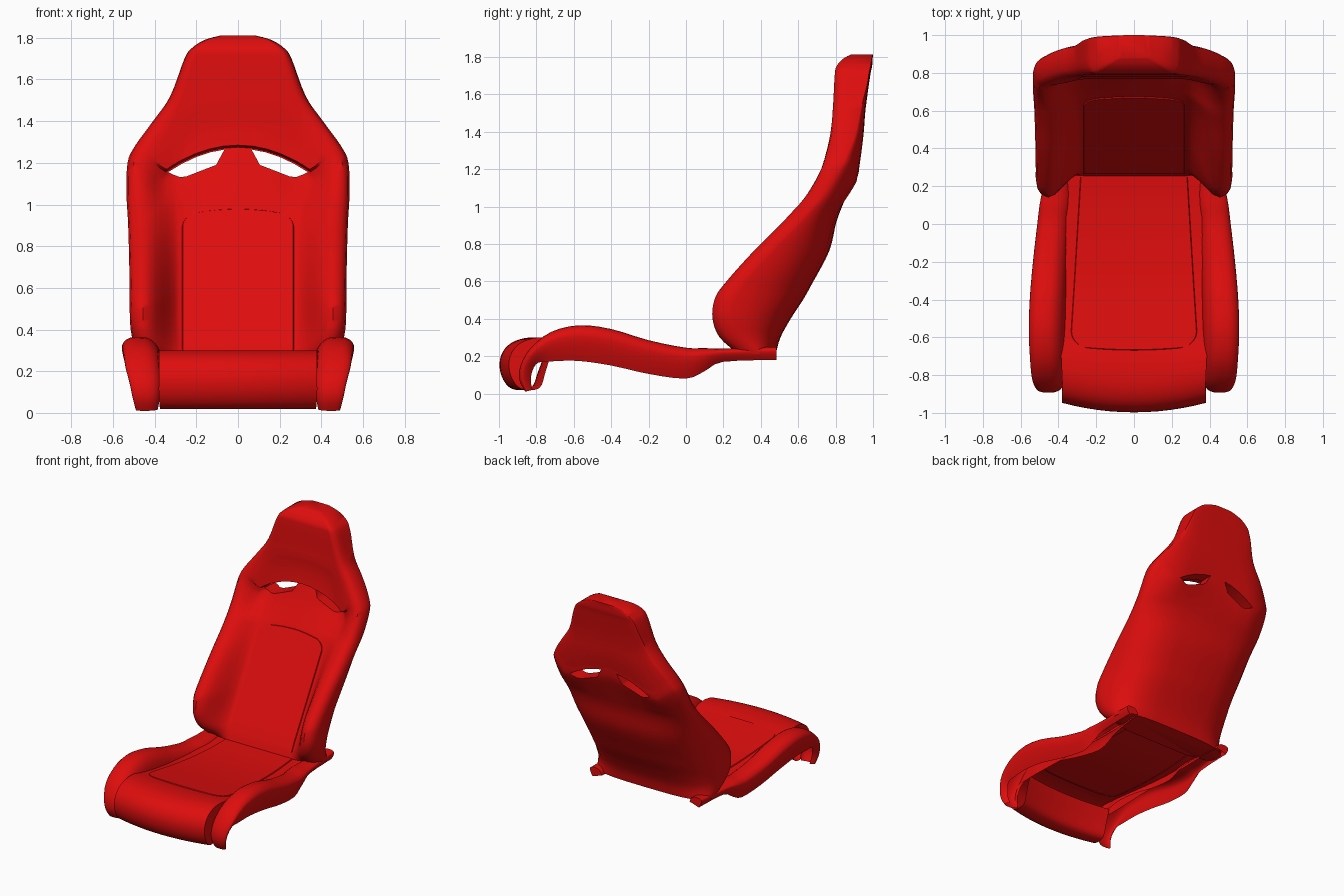
import bpy, bmesh, math
from mathutils import Vector

if "Cube" in bpy.data.objects:
    bpy.data.objects.remove(bpy.data.objects["Cube"], do_unlink=True)

red = bpy.data.materials.new("seat_red")
red.use_nodes = True
red.diffuse_color = (0.73, 0.004, 0.004, 1)
red.node_tree.nodes["Principled BSDF"].inputs["Base Color"].default_value = red.diffuse_color


def curve(pts, n):
    """Smooth curve through tuples of any length, n steps per span."""
    out = []
    for i in range(len(pts) - 1):
        a, b, c, d = pts[max(i - 1, 0)], pts[i], pts[i + 1], pts[min(i + 2, len(pts) - 1)]
        for k in range(n):
            t = k / n
            out.append(tuple(
                q + t / 2 * ((r - p) + t * (2 * p - 5 * q + 4 * r - s + t * (3 * (q - r) + s - p)))
                for p, q, r, s in zip(a, b, c, d)))
    return out + [pts[-1]]


def interp(table, key):
    """Second column of a table at a value of its first column."""
    for a, b in zip(table, table[1:]):
        if key <= b[0]:
            t = max(0, (key - a[0]) / (b[0] - a[0]))
            return a[1] + t * (b[1] - a[1])
    return table[-1][1]


def loft(name, rows, ring=False, caps=()):
    """Skin between rows of points; rings are closed around."""
    bm = bmesh.new()
    grid = [[bm.verts.new(p) for p in row] for row in rows]
    count = len(grid[0])
    for a, b in zip(grid, grid[1:]):
        for j in range(count if ring else count - 1):
            k = (j + 1) % count
            bm.faces.new((a[j], a[k], b[k], b[j]))
    for c in caps:
        bm.faces.new(grid[c])
    bmesh.ops.recalc_face_normals(bm, faces=bm.faces)
    if not ring:
        facing = sum(f.normal.dot(Vector((0, -1, 1))) * f.calc_area() for f in bm.faces)
        if facing < 0:
            bmesh.ops.reverse_faces(bm, faces=bm.faces)
    mesh = bpy.data.meshes.new(name)
    bm.to_mesh(mesh)
    bm.free()
    mesh.materials.append(red)
    obj = bpy.data.objects.new(name, mesh)
    bpy.context.collection.objects.link(obj)
    return obj


def smooth(obj, angle=40):
    bpy.ops.object.select_all(action="DESELECT")
    bpy.context.view_layer.objects.active = obj
    obj.select_set(True)
    bpy.ops.object.shade_smooth_by_angle(angle=math.radians(angle))


# Seat cushion: a sheet that rolls over and under at the front (y, z, half width)
cushion = curve([(-.75, .23, .37), (-.79, .12, .37), (-.83, .03, .37), (-.93, .025, .375),
                 (-.985, .09, .38), (-.995, .18, .38), (-.955, .255, .38), (-.87, .295, .38),
                 (-.75, .298, .385), (-.6, .275, .385), (-.3, .235, .375), (0, .215, .365),
                 (.3, .222, .36)], 4)
rows = []
for y, z, w in cushion:
    bow = .05 * min(1, max(0, (-.55 - y) / .3))
    row = [(w * q, y + bow * q * q, z) for q in [i / 6 - 1 for i in range(13)]]
    # side walls close the rolled front against the bolsters
    wall = (max(y + bow, -.84), min(z, .2))
    rows.append([(-w, *wall)] + row + [(w, *wall)])
smooth(loft("seat_cushion", rows))

# Seat bolsters: top y, z, bottom y, z, inner x, outer x
path = curve([(-.86, .01, -.82, .02, .385, .49), (-.89, .07, -.83, .07, .375, .505),
              (-.885, .15, -.82, .125, .37, .52), (-.83, .245, -.79, .165, .37, .54),
              (-.72, .33, -.72, .172, .365, .55), (-.57, .365, -.58, .175, .36, .557),
              (-.4, .345, -.4, .15, .355, .552), (-.2, .285, -.2, .105, .345, .535),
              (0, .245, 0, .08, .33, .512), (.1, .243, .1, .12, .325, .5),
              (.2, .24, .2, .17, .335, .485), (.485, .25, .485, .18, .37, .47)], 3)
section = curve([(.0, .35), (.06, .6), (.17, .82), (.36, .97), (.57, 1), (.8, .98),
                 (.96, .86), (1, .68), (.92, .35), (.78, 0)], 2)
for side, label in ((1, "left"), (-1, "right")):
    rows = [[(side * (xi + (xo - xi) * u), yb + (yt - yb) * v, zb + (zt - zb) * v)
             for u, v in section] for yt, zt, yb, zb, xi, xo in path]
    smooth(loft("seat_bolster_" + label, rows, caps=(-1,)), 50)

# Backrest: height, half width, bolster front y, rear y
ARCH = 1.28
outline = curve([(.212, .475, .28, .48), (.3, .495, .18, .505), (.4, .515, .142, .56),
                 (.5, .52, .152, .625), (.58, .52, .2, .67), (.76, .523, .36, .765),
                 (.92, .528, .52, .805), (1.05, .535, .63, .855), (1.2, .53, .71, .915),
                 (ARCH, .495, .737, .93), (1.4, .408, .77, .95), (1.52, .325, .785, .96),
                 (1.7, .257, .795, .985), (1.75, .222, .805, .995), (1.79, .16, .84, .998),
                 (1.812, .08, .88, 1)], 4)
panel_depth = [(.21, .25), (.3, .285), (.5, .4), (.75, .545), (.98, .675), (1.15, .78), (ARCH, .84)]
# share of the depth behind the bolster edge that is rounded off
rear_round = [(.2, .8), (.4, .95), (1, .95), (1.2, .75), (1.35, .45), (1.65, .08)]
rear = [(1, 0), (.985, .2), (.945, .42), (.87, .63), (.76, .8), (.6, .92), (.4, .98), (0, 1)]
front = [(0, 1), (.08, 1), (.15, 1), (.22, 1), (.285, 1), (.31, .9), (.34, .7), (.37, .45),
         (.4, .23), (.43, .07), (.465, 0)]


def droop(x, xo, z):
    """Rows near the opening bend down into an arch, but not at the outline."""
    near = max(0, 1 - abs(z - ARCH) / .3)
    fade = min(1, max(0, (.95 - x / xo) / .25))
    return z - near * fade * min(x, .36) ** 2


def back_ring(z, xo, yf, yr, yp):
    s = xo / .53
    r = min(.09, (yr - yf) * .4)
    d = (yr - yf - r) * interp(rear_round, z)
    half = [(x * s, yf + m * (yp - yf)) for x, m in front]
    half += [(.5 * s, yf + .15 * r), (.522 * s, yf + .5 * r), (xo, yf + r)]
    half += [(xo * x, yr - d * (1 - m)) for x, m in rear]
    half = [(x, y, droop(x, xo, z)) for x, y in half]
    return half + [(-x, y, h) for x, y, h in half[-2:0:-1]]


rows = []
for z, xo, yf, yr in outline:
    head = yf + .03 * max(0, 1 - max(0, z - ARCH) / .2)
    low = interp(panel_depth, z)
    if abs(z - ARCH) < 1e-5:
        rows.append(back_ring(z - .005, xo + .003, yf - .002, yr, low))
        rows.append(back_ring(z + .005, xo - .003, yf + .002, yr, head))
    else:
        rows.append(back_ring(z, xo, yf, yr, low if z < ARCH else head))
backrest = loft("backrest", rows, ring=True, caps=(0, -1))

# Two openings under the arch
arc = [(x, ARCH - .012 - x * x) for x in (.065, .13, .2, .27, .335)]
window = arc + [(.315, 1.145), (.28, 1.132), (.25, 1.134), (.105, 1.19)]
for side in (1, -1):
    cutter = loft("opening_cutter", [[(side * x, y, z) for x, z in window] for y in (.55, 1.1)],
                  ring=True, caps=(0, -1))
    cutter.hide_render = True
    cut = backrest.modifiers.new("opening", "BOOLEAN")
    cut.operation = "DIFFERENCE"
    cut.solver = "EXACT"
    cut.object = cutter
    bpy.context.view_layer.objects.active = backrest
    bpy.ops.object.modifier_apply(modifier=cut.name)
    bpy.data.objects.remove(cutter, do_unlink=True)
smooth(backrest, 45)


# Stitched panels: thin plates with rounded ends and sloped rims on the surfaces
def plate(name, stations, place):
    rows = []
    for pos, w in stations:
        xs = [w * (i / 4 - 1) for i in range(9)]
        rows.append([place(-w - .006, pos, -.004)] + [place(x, pos, .006) for x in xs]
                    + [place(w + .006, pos, -.004)])
    end, w = stations[-1]
    end += math.copysign(.006, end - stations[0][0])
    rows.append([place(w * (i / 5 - 1), end, -.004) for i in range(11)])
    smooth(loft(name, rows), 25)


def on_back(x, z, lift):
    z -= 1.6 * x * x * max(0, z - .7)
    return (x, interp(panel_depth, z) - lift * .87, z + lift * .5)


def on_cushion(x, y, lift):
    y += .5 * x * x * max(0, -y - .3)
    return (x, y, interp(cushion[28:], y) + lift)


def rounded(start, end, w0, w1, radius):
    """Stations from start to end whose far corners are rounded."""
    way = 1 if end > start else -1
    stop = end - way * radius
    straight = [(start + (stop - start) * i / 12, w0 + (w1 - w0) * i / 12) for i in range(12)]
    corner = [(stop + way * radius * math.sin(a), w1 - radius * (1 - math.cos(a)))
              for a in [math.pi / 2 * i / 6 for i in range(7)]]
    return straight + corner


plate("backrest_panel", rounded(.26, .975, .265, .265, .06), on_back)
plate("cushion_panel", rounded(.25, -.665, .28, .33, .08), on_cushion)
